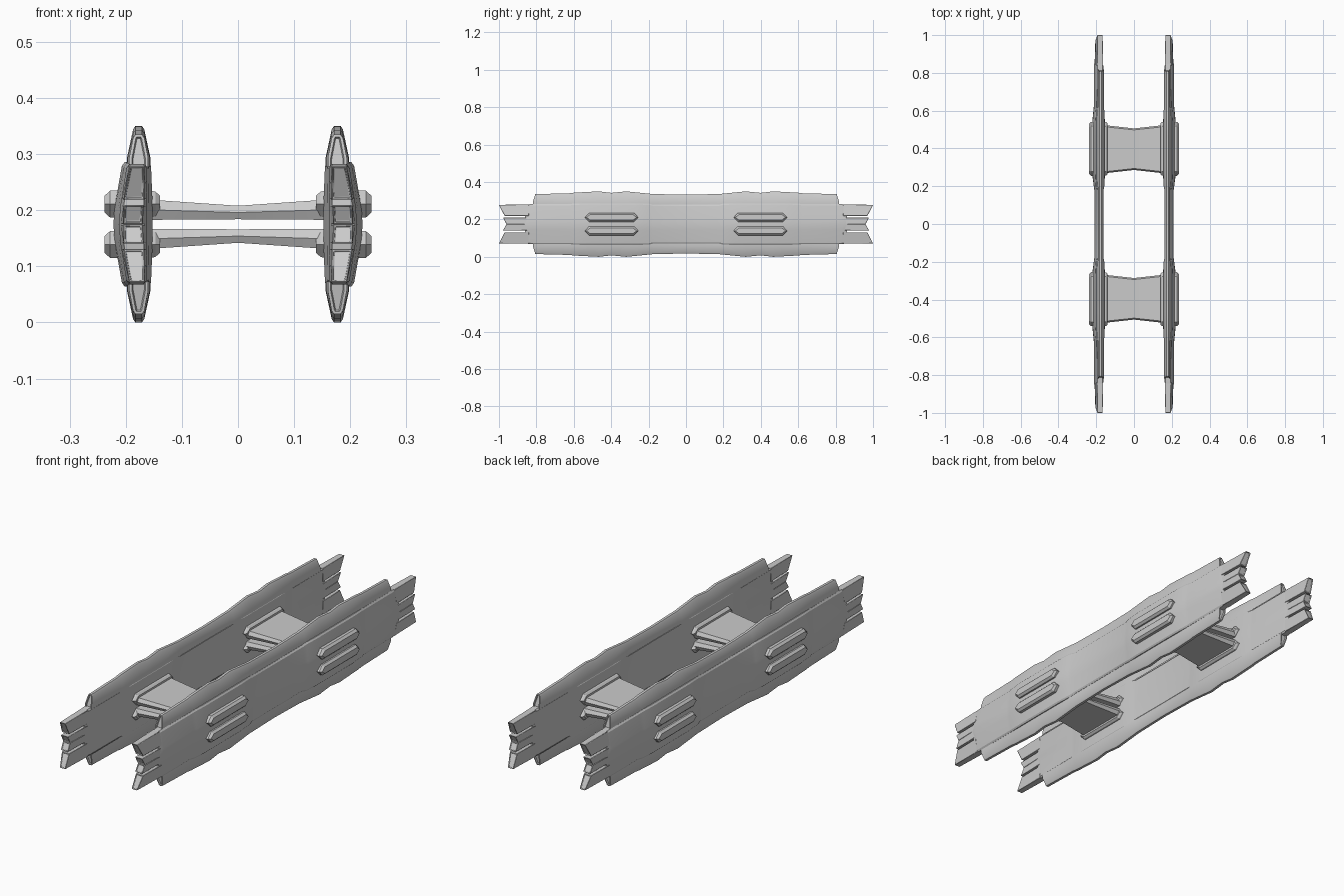
import bpy, bmesh, math
from mathutils import Vector

cube = bpy.data.objects.get("Cube")
if cube:
    bpy.data.objects.remove(cube)

MID = 0.175  # height of the symmetry plane

grey = bpy.data.materials.new("hull grey")
grey.use_nodes = True
grey.diffuse_color = (0.6, 0.6, 0.6, 1)
grey.node_tree.nodes["Principled BSDF"].inputs["Base Color"].default_value = (0.6, 0.6, 0.6, 1)


def finish(name, bm, bevel=0):
    """Turn one octant of the model into an object mirrored on all axes."""
    bmesh.ops.recalc_face_normals(bm, faces=bm.faces)
    mesh = bpy.data.meshes.new(name)
    bm.to_mesh(mesh)
    bm.free()
    mesh.materials.append(grey)
    obj = bpy.data.objects.new(name, mesh)
    obj.location.z = MID
    bpy.context.collection.objects.link(obj)
    for poly in mesh.polygons:
        poly.use_smooth = True
    mesh.set_sharp_from_angle(angle=math.radians(25))
    if bevel:
        mod = obj.modifiers.new("edge bevel", 'BEVEL')
        mod.width, mod.segments, mod.limit_method = bevel, 1, 'ANGLE'
    mirror = obj.modifiers.new("mirror", 'MIRROR')
    mirror.use_axis = (True, True, True)
    mirror.merge_threshold = 0.0005
    return obj


def loft(rings, closed=False, cap_start=False, cap_end=False):
    """Skin a row of equal-length point rings; returns the mesh and end cap."""
    bm = bmesh.new()
    rows = [[bm.verts.new(p) for p in ring] for ring in rings]
    n = len(rows[0])
    for a, b in zip(rows, rows[1:]):
        for i in range(n if closed else n - 1):
            j = (i + 1) % n
            bm.faces.new((a[i], a[j], b[j], b[i]))
    if cap_start:
        bm.faces.new(rows[0])
    cap = bm.faces.new(rows[-1]) if cap_end else None
    return bm, cap


def recess(bm, face, width, depth):
    """Sink a framed panel into a face."""
    bmesh.ops.recalc_face_normals(bm, faces=bm.faces)
    bmesh.ops.inset_region(bm, faces=[face], thickness=width)
    bmesh.ops.inset_region(bm, faces=[face], thickness=0.002, depth=-depth)


# Side hull: bowed outward, thickest where the bridges meet it
def hull_ring(y, outer, inner, outer_top, inner_top, height):
    return [(outer, y + 0.012 * (y > 0.8), 0), (outer - 0.002, y, 0.03),
            (outer_top, y, height - 0.007), (outer_top - 0.005, y, height),
            (inner_top + 0.005, y, height), (inner_top, y, height - 0.007),
            (inner, y, 0.03), (inner, y + 0.012 * (y > 0.8), 0)]


hull_stations = [
    (0, 0.209, 0.164, 0.199, 0.163, 0.105), (0.18, 0.210, 0.163, 0.199, 0.162, 0.105),
    (0.20, 0.213, 0.161, 0.203, 0.159, 0.110), (0.27, 0.222, 0.152, 0.207, 0.155, 0.111),
    (0.53, 0.222, 0.152, 0.207, 0.155, 0.111), (0.60, 0.215, 0.160, 0.203, 0.159, 0.110),
    (0.62, 0.213, 0.162, 0.200, 0.161, 0.107), (0.83, 0.212, 0.163, 0.199, 0.162, 0.107),
    (0.86, 0.206, 0.168, 0.195, 0.165, 0.103)]
bm, _ = loft([hull_ring(*s) for s in hull_stations], cap_end=True)
finish("side_hull", bm)


# Ridge fins along the top and bottom edges
def fin_ring(y, width, top):
    c = 0.177
    end = 0.012 * (y > 0.8)
    return [(c + width, y + end, 0.102), (c + width, y + end, 0.118),
            (c + 0.010, y, top - 0.006), (c + 0.006, y, top),
            (c - 0.006, y, top), (c - 0.010, y, top - 0.006),
            (c - width, y + end, 0.118), (c - width, y + end, 0.102)]


fin_stations = [
    (0, 0.016, 0.157), (0.18, 0.016, 0.161), (0.20, 0.020, 0.163), (0.32, 0.021, 0.175),
    (0.40, 0.021, 0.167), (0.465, 0.021, 0.175), (0.60, 0.020, 0.168),
    (0.62, 0.017, 0.165), (0.807, 0.017, 0.160)]
bm, cap = loft([fin_ring(*s) for s in fin_stations], cap_end=True)
recess(bm, cap, 0.005, 0.006)
finish("ridge_fin", bm)


# End prongs: slanted outer pair and a notched middle one
def prong(name, back, front):
    """Loft a four-cornered section (x outer, x inner, z) from back to front."""
    rings = []
    for (low, high) in (back, front):
        rings.append([(low[0], low[2], low[3]), (high[0], high[2], high[3]),
                      (high[1], high[2], high[3]), (low[1], low[2], low[3])])
    bm, cap = loft(rings, closed=True, cap_start=True, cap_end=True)
    recess(bm, cap, 0.004, 0.004)
    return finish(name, bm, bevel=0.002)


prong("outer_prong",
      ((0.207, 0.164, 0.84, 0.044), (0.196, 0.163, 0.84, 0.105)),
      ((0.204, 0.167, 0.970, 0.044), (0.194, 0.166, 1.0, 0.103)))
prong("middle_prong",
      ((0.209, 0.165, 0.84, 0.0), (0.206, 0.165, 0.84, 0.034)),
      ((0.205, 0.170, 0.960, 0.0), (0.204, 0.168, 0.978, 0.034)))


# Long six-sided pods running through the hull
def pod_ring(x, shrink):
    cy, cz = 0.398, 0.036
    ly, flat, lz = 0.143 - shrink, 0.120 - shrink * 0.6, 0.024 - shrink
    return [(x, cy + y, cz + z) for y, z in
            ((-ly, 0), (-flat, lz), (flat, lz), (ly, 0), (flat, -lz), (-flat, -lz))]


bm, _ = loft([pod_ring(0.139, 0.009), pod_ring(0.147, 0.002), pod_ring(0.155, 0),
              pod_ring(0.228, 0), pod_ring(0.2375, 0.009)],
             closed=True, cap_start=True, cap_end=True)
finish("hull_pod", bm)


# Waisted bridge slabs joining the two hulls
def slab_ring(x, half, low, high):
    cy, ridge = 0.396, (low + high) / 2
    return [(x, cy + y, z) for y, z in
            ((-half, ridge), (-half + 0.008, high), (half - 0.008, high),
             (half, ridge), (half - 0.008, low), (-half + 0.008, low))]


bm, _ = loft([slab_ring(0, 0.110, 0.009, 0.033), slab_ring(0.145, 0.126, 0.008, 0.043),
              slab_ring(0.17, 0.126, 0.008, 0.043)], closed=True, cap_end=True)
finish("bridge_slab", bm)
